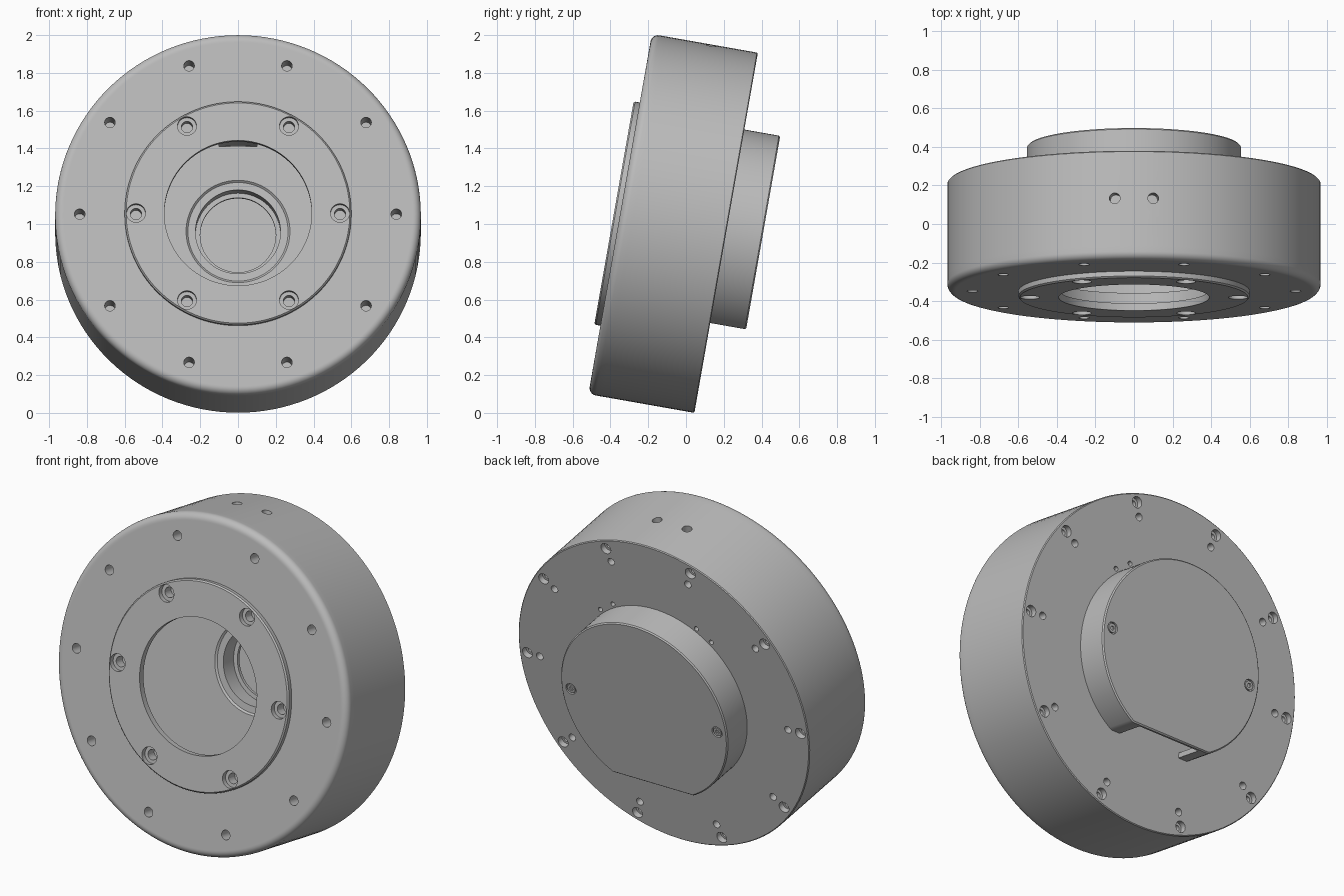
import bpy, bmesh, math
from mathutils import Matrix, Vector

cube = bpy.data.objects.get("Cube")
if cube:
    bpy.data.objects.remove(cube)

# Local frame: Z runs along the disc axis towards the front, Y is up the face
R, DEPTH, FILLET = 0.968, 0.57, 0.04
FRAME = Matrix.Translation((0, 0.2125, 0.9535)) @ Matrix.Rotation(math.radians(80), 4, "X")

grey = bpy.data.materials.new("satin grey")
grey.use_nodes = True
grey.diffuse_color = (0.5, 0.5, 0.5, 1)
grey.node_tree.nodes["Principled BSDF"].inputs["Base Color"].default_value = (0.5, 0.5, 0.5, 1)


def lathe(bm, profile, seg=128, place=Matrix(), closed=False):
    """Spin (radius, height) points about Z; open profiles get flat caps."""
    rings = []
    for r, w in profile:
        angles = [2 * math.pi * i / seg for i in range(seg)]
        rings.append([bm.verts.new(place @ Vector((r * math.cos(a), r * math.sin(a), w)))
                      for a in angles])
    pairs = list(zip(rings, rings[1:]))
    if closed:
        pairs.append((rings[-1], rings[0]))
    else:
        bm.faces.new(rings[0])
        bm.faces.new(rings[-1])
    for low, high in pairs:
        for i in range(seg):
            j = (i + 1) % seg
            bm.faces.new((low[i], low[j], high[j], high[i]))


def finish(name, bm):
    bmesh.ops.recalc_face_normals(bm, faces=bm.faces)
    mesh = bpy.data.meshes.new(name)
    bm.to_mesh(mesh)
    bm.free()
    mesh.materials.append(grey)
    ob = bpy.data.objects.new(name, mesh)
    bpy.context.collection.objects.link(ob)
    ob.matrix_world = FRAME
    return ob


def cut(ob, bm):
    """Subtract the cutter solids in bm from ob and drop the cutter."""
    tool = finish("cutter", bm)
    tool.hide_render = True
    mod = ob.modifiers.new("cut", "BOOLEAN")
    mod.operation, mod.solver, mod.object = "DIFFERENCE", "EXACT", tool
    bpy.context.view_layer.update()
    mesh = bpy.data.meshes.new_from_object(ob.evaluated_get(bpy.context.evaluated_depsgraph_get()))
    ob.modifiers.clear()
    ob.data = mesh
    bpy.data.objects.remove(tool)


def smooth(ob):
    bpy.ops.object.select_all(action="DESELECT")
    ob.select_set(True)
    bpy.context.view_layer.objects.active = ob
    bpy.ops.object.shade_smooth_by_angle(angle=math.radians(30))


def on_circle(radius, count, w):
    for i in range(count):
        a = 2 * math.pi * i / count
        yield Matrix.Translation((radius * math.cos(a), radius * math.sin(a), w))


def d_shape(bm, radius, low, high, flat):
    """Solid disc with its bottom sliced off flat."""
    lathe(bm, [(radius, low), (radius, high)])
    geom = bm.verts[:] + bm.edges[:] + bm.faces[:]
    cutting = bmesh.ops.bisect_plane(bm, geom=geom, plane_co=(0, flat, 0),
                                     plane_no=(0, -1, 0), clear_outer=True)
    edges = [e for e in cutting["geom_cut"] if isinstance(e, bmesh.types.BMEdge)]
    bmesh.ops.holes_fill(bm, edges=[e for e in bm.edges if e.is_boundary] or edges)


def box(bm, centre, size):
    place = Matrix.Translation(centre) @ Matrix.Diagonal((*size, 1))
    bmesh.ops.create_cube(bm, size=1, matrix=place)


# Housing: hollow drum with a rounded front edge and a stepped hub bore
fillet = [(R - FILLET + FILLET * math.cos(t), DEPTH - FILLET + FILLET * math.sin(t))
          for t in [math.pi / 2 * i / 8 for i in range(9)]]
profile = [(0.2, -0.09), (0.3, -0.09), (0.3, 0), (R - 0.005, 0), (R, 0.005), (R, 0.5)]
profile += fillet + [(0.923, DEPTH), (0.45, DEPTH), (0.45, 0.5), (0.78, 0.5), (0.78, 0.04),
                     (0.275, 0.04), (0.265, 0.03), (0.225, 0.03), (0.225, -0.07), (0.2, -0.07)]
bm = bmesh.new()
lathe(bm, profile, closed=True)
housing = finish("housing", bm)

holes = bmesh.new()
# Bolt circle seen from the front, and its ends on the back
for place in on_circle(0.838, 10, DEPTH):
    lathe(holes, [(0.028, -0.15), (0.028, 0.02)], 24, place)
for place in on_circle(0.832, 10, 0):
    lathe(holes, [(0.022, -0.02), (0.022, 0.1)], 24, place)
# Counterbored holes along the back rim
for place in on_circle(0.915, 10, 0):
    lathe(holes, [(0.033, -0.02), (0.033, 0.035), (0.018, 0.035), (0.018, 0.09)], 24, place)
# Small holes beside the rear boss
for angle in (50, 61, 119, 130):
    a = math.radians(angle)
    place = Matrix.Translation((0.578 * math.cos(a), 0.578 * math.sin(a), 0))
    lathe(holes, [(0.014, -0.02), (0.014, 0.025)], 16, place)
# Two radial holes on top of the rim
for side in (-1, 1):
    a = math.asin(0.1 / R) * side
    turn = Matrix.Rotation(-a, 4, "Z") @ Matrix.Rotation(-math.pi / 2, 4, "X")
    lathe(holes, [(0.028, R - 0.06), (0.028, R + 0.03)], 24, Matrix.Translation((0, 0, 0.25)) @ turn)
# Cable slot through the inner floor
box(holes, (0, 0.487, 0.02), (0.2, 0.06, 0.1))
cut(housing, holes)
smooth(housing)

# Front ring plate with six counterbored screw holes
bm = bmesh.new()
lathe(bm, [(0.39, 0.565), (0.6, 0.565), (0.6, 0.595), (0.592, 0.603), (0.39, 0.603)], closed=True)
ring = finish("front_ring", bm)
holes = bmesh.new()
for place in on_circle(0.54, 6, 0.603):
    lathe(holes, [(0.05, -0.03), (0.05, 0.02)], 32, place)
cut(ring, holes)
# Screw holes continue into the housing below the counterbores
holes = bmesh.new()
for place in on_circle(0.54, 6, 0.603):
    lathe(holes, [(0.03, -0.09), (0.03, 0.02)], 24, place)
cut(ring, holes.copy())
cut(housing, holes)
smooth(ring)
smooth(housing)

# Rear boss wall, open along its flat underside
bm = bmesh.new()
d_shape(bm, 0.555, -0.172, 0, -0.485)
boss = finish("rear_boss_wall", bm)
hollow = bmesh.new()
lathe(hollow, [(0.5, -0.2), (0.5, 0.03)])
cut(boss, hollow)
opening = bmesh.new()
box(opening, (0, -0.45, -0.08), (0.42, 0.2, 0.3))
cut(boss, opening)
smooth(boss)

# Rear cover plate with a softened outer edge
bm = bmesh.new()
d_shape(bm, 0.555, -0.193, -0.172, -0.485)
bmesh.ops.recalc_face_normals(bm, faces=bm.faces)
rim = [e for e in bm.edges if all(v.co.z < -0.19 for v in e.verts)]
bmesh.ops.bevel(bm, geom=rim, offset=0.007, segments=1, affect="EDGES")
cover = finish("rear_cover", bm)
holes = bmesh.new()
for place in on_circle(0.49, 2, -0.193):
    lathe(holes, [(0.034, -0.02), (0.034, 0.014)], 32, place)
cut(cover, holes)
smooth(cover)

# Cover screws with hexagonal sockets
for side, place in zip(("left", "right"), on_circle(0.49, 2, -0.193)):
    bm = bmesh.new()
    lathe(bm, [(0.026, 0.002), (0.026, 0.016)], 32, place)
    screw = finish(side + "_cover_screw", bm)
    socket = bmesh.new()
    lathe(socket, [(0.013, -0.02), (0.013, 0.011)], 6, place)
    cut(screw, socket)
    smooth(screw)
